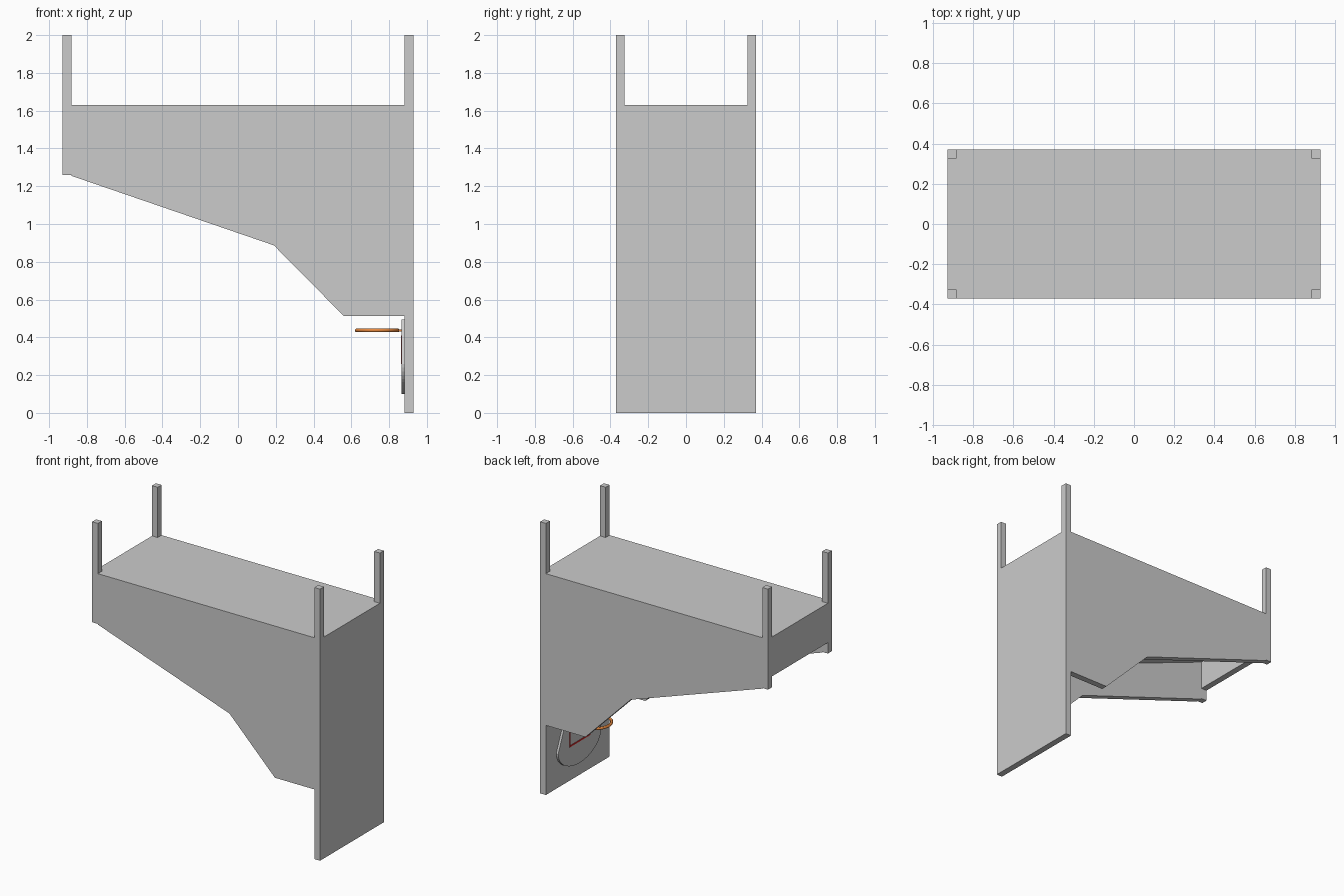
import bpy, bmesh, math
from mathutils import Vector

if "Cube" in bpy.data.objects:
    bpy.data.objects.remove(bpy.data.objects["Cube"])

X, Y, T = 0.928, 0.371, 0.046   # half length, half width, board thickness


def material(name, rgb):
    m = bpy.data.materials.new(name)
    m.diffuse_color = (*rgb, 1)
    m.use_nodes = True
    m.node_tree.nodes["Principled BSDF"].inputs["Base Color"].default_value = m.diffuse_color
    return m


def prism(name, pts, offset, mat=None):
    """Extrude a closed 3D outline along an offset vector."""
    bm = bmesh.new()
    face = bm.faces.new([bm.verts.new(p) for p in pts])
    ext = bmesh.ops.extrude_face_region(bm, geom=[face])
    moved = [g for g in ext["geom"] if isinstance(g, bmesh.types.BMVert)]
    bmesh.ops.translate(bm, verts=moved, vec=Vector(offset))
    if not any(face.is_valid and f == face for f in bm.faces):
        bm.faces.new([v for v in bm.verts if v not in moved])
    bmesh.ops.recalc_face_normals(bm, faces=bm.faces[:])
    me = bpy.data.meshes.new(name)
    bm.to_mesh(me)
    bm.free()
    ob = bpy.data.objects.new(name, me)
    bpy.context.collection.objects.link(ob)
    if mat:
        me.materials.append(mat)
    return ob


def box(name, x0, x1, y0, y1, z0, z1, mat=None):
    pts = [(x0, y0, z0), (x1, y0, z0), (x1, y1, z0), (x0, y1, z0)]
    return prism(name, pts, (0, 0, z1 - z0), mat)


orange = material("hoop_orange", (0.8, 0.25, 0.05))
red = material("target_red", (0.7, 0.03, 0.03))

# four corner legs, pointing upward
for sx in (-1, 1):
    for sy in (-1, 1):
        xs = sorted((sx * X, sx * (X - T)))
        ys = sorted((sy * Y, sy * (Y - T)))
        box("leg", *xs, *ys, 1.26 if sx < 0 else 1.6, 2.0)

# stepped side panels
profile = [(-X + T, 1.63), (X - T, 1.63), (X - T, 0.513), (0.56, 0.513),
           (0.19, 0.887), (-X + T, 1.255)]
for name, y0 in (("near_side_panel", -Y), ("far_side_panel", Y - T)):
    prism(name, [(x, y0, z) for x, z in profile], (0, T, 0))

# tall end panel, short end panel and flat base sheet
box("tall_end_panel", X - T, X, -Y, Y, 0, 1.63)
box("short_end_panel", -X, -X + T, -Y + T, Y - T, 1.34, 1.63)
box("base_sheet", -X + T, X - T, -Y + T, Y - T, 1.60, 1.63)

# sloping ball return ramp inside the box
ramp = [(-X + T, 1.55), (X - T, 0.87), (X - T, 0.90), (-X + T, 1.58)]
prism("return_ramp", [(x, -Y + T, z) for x, z in ramp], (0, 2 * (Y - T), 0))

# fan shaped backboard with its round edge downward
fan = [(0.15, 0.495), (-0.15, 0.495)]
for i in range(25):
    a = math.pi + math.pi * i / 24
    fan.append((0.25 * math.cos(a), 0.26 + 0.16 * math.sin(a)))
board = prism("backboard", [(0.866, y, z) for y, z in fan], (X - T - 0.866, 0, 0))

# red target square made of four strips
W, Z0, Z1, S = 0.12, 0.26, 0.41, 0.01
for y0, y1, z0, z1 in ((-W, W, Z0, Z0 + S), (-W, W, Z1 - S, Z1),
                       (-W, -W + S, Z0 + S, Z1 - S), (W - S, W, Z0 + S, Z1 - S)):
    box("target_strip", 0.862, 0.866, y0, y1, z0, z1, red)

# hoop and its bracket
bpy.ops.mesh.primitive_torus_add(major_radius=0.108, minor_radius=0.01,
                                 major_segments=48, minor_segments=12,
                                 location=(0.737, 0, 0.437))
hoop = bpy.context.object
hoop.name = "hoop"
hoop.data.materials.append(orange)
bpy.ops.object.shade_smooth_by_angle()
box("hoop_bracket", 0.84, 0.867, -0.03, 0.03, 0.432, 0.442, orange)
